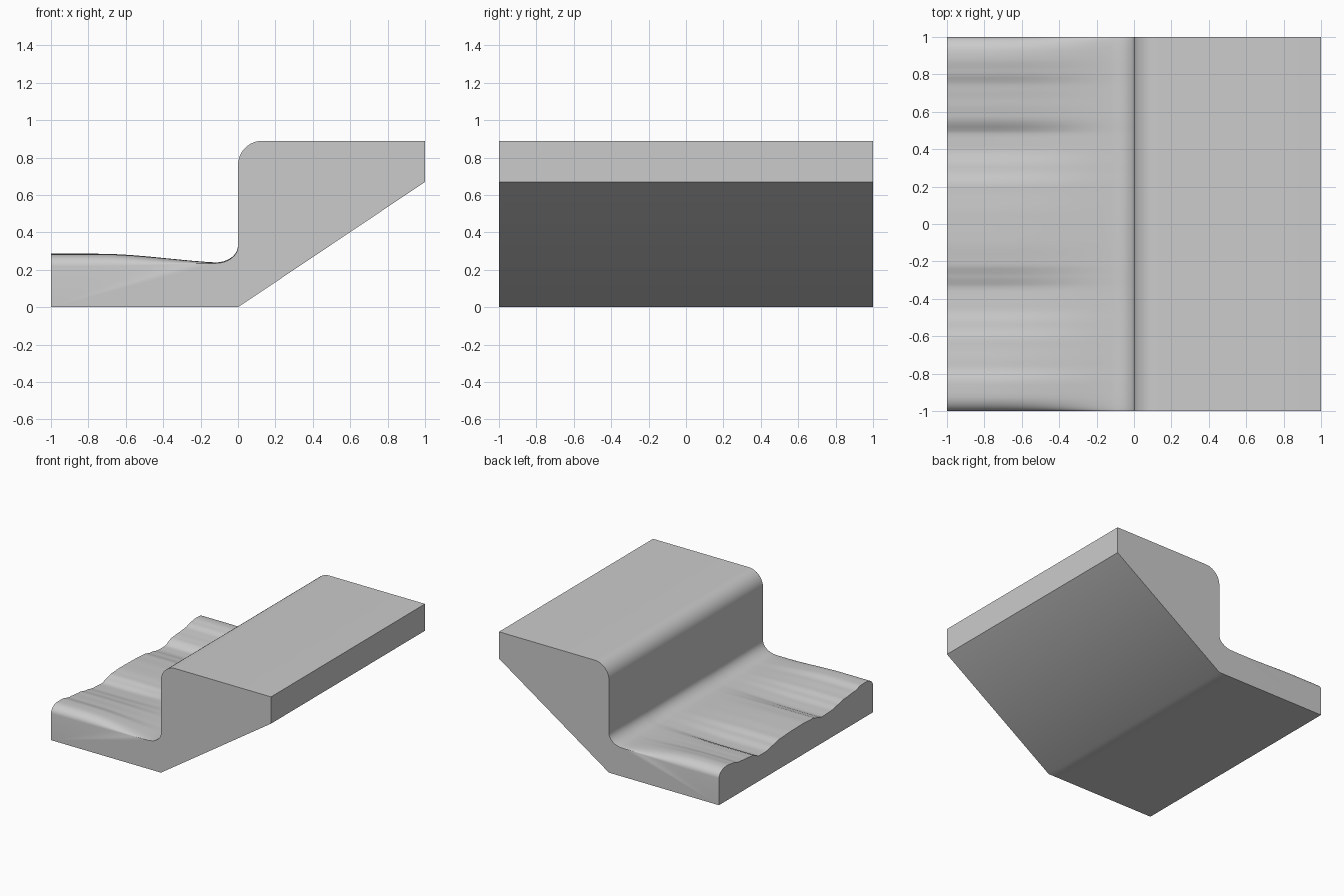
import bpy, bmesh, math

if "Cube" in bpy.data.objects:
    bpy.data.objects.remove(bpy.data.objects["Cube"])

# Ripple heights along the left end: (y, z)
RIPPLE = [(-1, .285), (-.85, .283), (-.76, .263), (-.63, .253), (-.54, .236), (-.45, .22),
          (-.34, .215), (-.28, .232), (-.22, .248), (-.1, .254), (.05, .252), (.2, .245),
          (.3, .226), (.4, .208), (.49, .208), (.52, .226), (.56, .242), (.65, .25),
          (.74, .257), (.81, .276), (.88, .286), (1, .284)]
FLOOR = .236      # level the ripples fade to beside the block
ROUND = .09       # width of the rounded side edges


def smooth(t):
    t = min(max(t, 0), 1)
    return t * t * (3 - 2 * t)


def ripple(y):
    for (y0, z0), (y1, z1) in zip(RIPPLE, RIPPLE[1:]):
        if y <= y1:
            return z0 + (z1 - z0) * smooth((y - y0) / (y1 - y0))
    return RIPPLE[-1][1]


def ground(x, y):
    """Height of the rippled ledge."""
    w = 1 - smooth((x + .75) / .75)
    z = FLOOR + (ripple(y) - FLOOR) * w
    t = max(0, (abs(y) - 1 + ROUND) / ROUND)
    return z - .065 * w * (1 - math.sqrt(max(0, 1 - t * t)))


XS = [-1 + .88 * i / 14 for i in range(15)]


def section(y):
    """Closed cross-section at one y: ledge, fillet, wall, rounded lip, underside."""
    pts = [(x, ground(x, y)) for x in XS]
    zf = pts[-1][1]
    for i in range(1, 9):                                  # fillet at wall foot
        a = math.pi / 2 * i / 8
        pts.append((-.12 + .12 * math.sin(a), zf + .09 * (1 - math.cos(a))))
    for i in range(11):                                    # rounded lip
        a = math.pi / 2 * i / 10
        pts.append((.13 * (1 - math.cos(a)), .76 + .13 * math.sin(a)))
    return pts + [(1, .89), (1, .67), (0, 0), (-.12, 0), (-1, 0)]


# Rows across y, closer together at the rounded sides
inner = [-.9 + 1.8 * i / 90 for i in range(91)]
edge = [1 - ROUND * (1 - math.sin(math.pi / 2 * i / 8)) for i in range(1, 9)]
rows = [-e for e in reversed(edge)] + inner + edge

bm = bmesh.new()
rings = [[bm.verts.new((x, y, z)) for x, z in section(y)] for y in rows]
n = len(rings[0])
for a, b in zip(rings, rings[1:]):
    for i in range(n):
        j = (i + 1) % n
        bm.faces.new((a[i], a[j], b[j], b[i]))
# Side walls: ledge part and block part
k = len(XS)
for ring in (rings[0], rings[-1]):
    bm.faces.new(ring[:k] + ring[-2:])
    bm.faces.new(ring[k - 1:-1])
bmesh.ops.recalc_face_normals(bm, faces=bm.faces)

mesh = bpy.data.meshes.new("rippled_step")
bm.to_mesh(mesh)
bm.free()
step = bpy.data.objects.new("rippled_step", mesh)
bpy.context.collection.objects.link(step)

grey = bpy.data.materials.new("plain grey")
grey.diffuse_color = (.6, .6, .6, 1)
grey.use_nodes = True
grey.node_tree.nodes["Principled BSDF"].inputs["Base Color"].default_value = grey.diffuse_color
mesh.materials.append(grey)

bpy.context.view_layer.objects.active = step
step.select_set(True)
bpy.ops.object.shade_smooth_by_angle(angle=math.radians(40))
